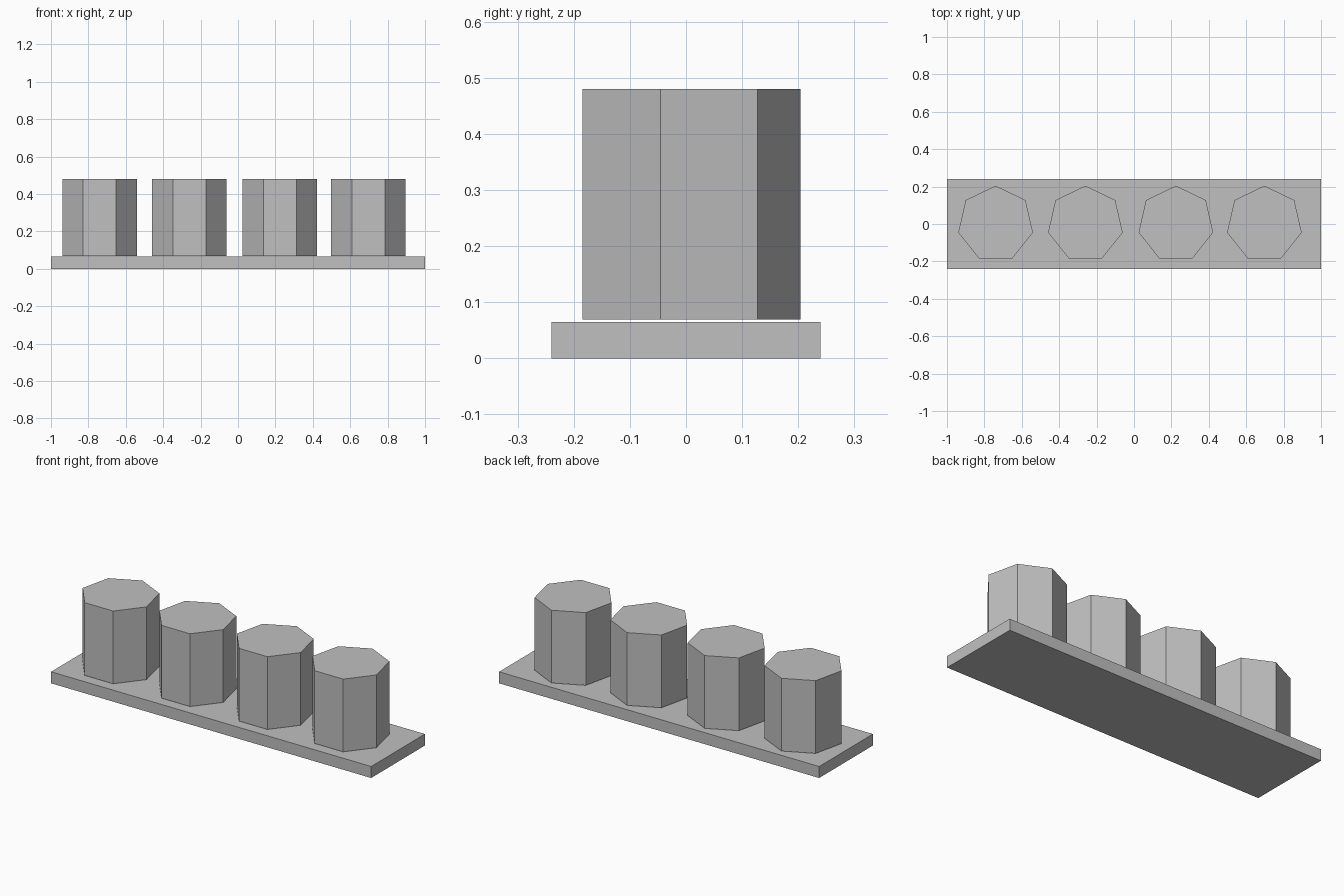
import bpy
import bmesh
from math import sin, cos, tau

cube = bpy.data.objects.get("Cube")
if cube:
    bpy.data.objects.remove(cube, do_unlink=True)

# Single grey material
GREY = (0.53, 0.53, 0.53, 1)
grey = bpy.data.materials.new("plain_grey")
grey.use_nodes = True
grey.diffuse_color = GREY
for node in grey.node_tree.nodes:
    if node.type == 'BSDF_PRINCIPLED':
        node.inputs["Base Color"].default_value = GREY


def prism(name, outline, bottom, top, x=0):
    """Flat-faced solid made by raising a counter-clockwise outline."""
    bm = bmesh.new()
    base = bm.faces.new([bm.verts.new((px, py, 0)) for px, py in outline])
    raised = bmesh.ops.extrude_face_region(bm, geom=[base], use_keep_orig=True)
    verts = [g for g in raised["geom"] if isinstance(g, bmesh.types.BMVert)]
    bmesh.ops.translate(bm, verts=verts, vec=(0, 0, top - bottom))
    bmesh.ops.recalc_face_normals(bm, faces=bm.faces)
    mesh = bpy.data.meshes.new(name)
    bm.to_mesh(mesh)
    bm.free()
    mesh.materials.append(grey)
    obj = bpy.data.objects.new(name, mesh)
    obj.location = (x, 0, bottom)
    bpy.context.collection.objects.link(obj)
    return obj


# Base plate
W, D = 1.0, 0.24
prism("base_plate", [(-W, -D), (W, -D), (W, D), (-W, D)], 0, 0.065)

# Row of seven-sided posts, one corner towards the back
SIDES, RADIUS = 7, 0.2045
heptagon = [(-RADIUS * sin(tau * i / SIDES), RADIUS * cos(tau * i / SIDES))
            for i in range(SIDES)]
for i, x in enumerate((-0.74, -0.26, 0.224, 0.697), start=1):
    prism(f"post_{i}", heptagon, 0.069, 0.48, x)
